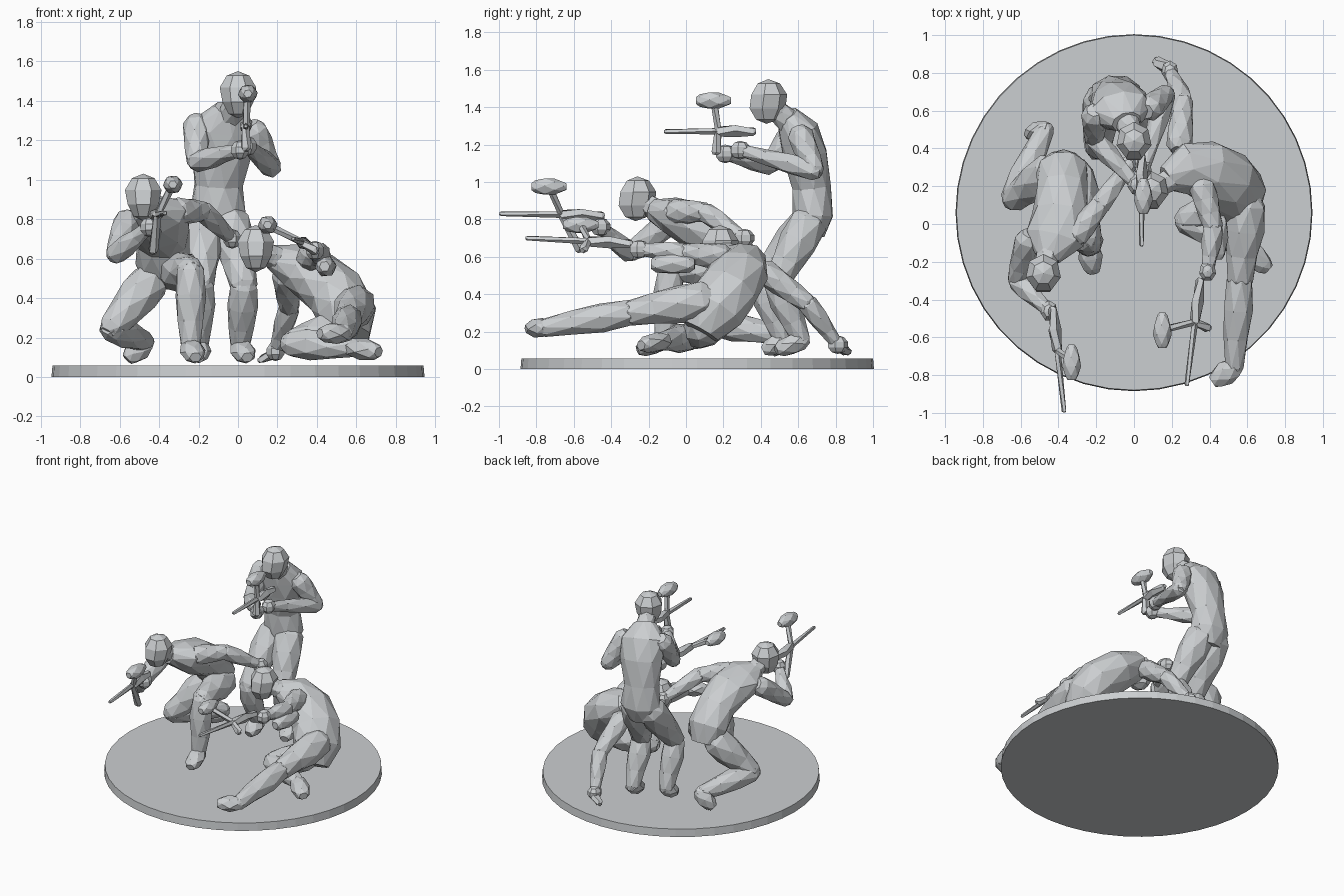
import bpy, bmesh, math
from mathutils import Vector as V

cube = bpy.data.objects.get("Cube")
if cube:
    bpy.data.objects.remove(cube, do_unlink=True)

stone = bpy.data.materials.new("pale grey stone")
stone.use_nodes = True
grey = (0.6, 0.62, 0.635, 1)
stone.diffuse_color = grey
stone.node_tree.nodes["Principled BSDF"].inputs["Base Color"].default_value = grey


def finish(name, bm):
    bmesh.ops.recalc_face_normals(bm, faces=bm.faces)
    mesh = bpy.data.meshes.new(name)
    bm.to_mesh(mesh)
    bm.free()
    mesh.materials.append(stone)
    obj = bpy.data.objects.new(name, mesh)
    bpy.context.collection.objects.link(obj)
    return obj


def tube(name, points, sizes, side=(1, 0.1, 0.05), sides=7):
    """Flat-faced tube through points; each size is (half width, half depth)."""
    bm = bmesh.new()
    points = [V(p) for p in points]
    rings = []
    for i, (p, (w, d)) in enumerate(zip(points, sizes)):
        along = (points[min(i + 1, len(points) - 1)] - points[max(i - 1, 0)]).normalized()
        across = V(side) - along * V(side).dot(along)
        across.normalize()
        deep = along.cross(across)
        ring = []
        for k in range(sides):
            a = math.tau * (k + 0.5 * (i % 2)) / sides
            ring.append(bm.verts.new(p + across * w * math.cos(a) + deep * d * math.sin(a)))
        rings.append(ring)
    for low, high in zip(rings, rings[1:]):
        for k in range(sides):
            n = (k + 1) % sides
            bm.faces.new((low[k], low[n], high[n], high[k]))
    bm.faces.new(rings[0])
    bm.faces.new(rings[-1])
    # staggered rings give the faceted triangles of a carved figure
    if sides > 5:
        bmesh.ops.triangulate(bm, faces=bm.faces)
    return finish(name, bm)


def segment(name, a, b, radii, flat=1.0, sides=7):
    """Limb piece with a bulging profile and short tapered ends."""
    a, b = V(a), V(b)
    step = (b - a).normalized()
    n = len(radii) - 1
    points = [a - step * radii[0] * 0.6]
    points += [a.lerp(b, i / n) for i in range(n + 1)]
    points.append(b + step * radii[-1] * 0.6)
    radii = [radii[0] * 0.6] + list(radii) + [radii[-1] * 0.6]
    side = (1, 0.15, 0.1) if abs(step.x) < 0.8 else (0.1, 1, 0.1)
    return tube(name, points, [(r, r * flat) for r in radii], side, sides)


def blob(name, center, scale, jaw=0.0):
    bm = bmesh.new()
    bmesh.ops.create_uvsphere(bm, u_segments=7, v_segments=5, radius=1.04)
    for v in bm.verts:
        # narrow the lower half and push the chin forward
        if v.co.z < -0.3:
            v.co.x *= 1 - jaw
            v.co.y -= jaw * 0.6
        v.co = V(center) + V(c * s for c, s in zip(v.co, scale))
    return finish(name, bm)


def leg(name, hip, knee, ankle, toe):
    segment(name + "_thigh", hip, knee, (0.1, 0.105, 0.085, 0.07))
    segment(name + "_shin", knee, ankle, (0.07, 0.08, 0.066, 0.05))
    segment(name + "_foot", ankle, toe, (0.056, 0.066, 0.052), 0.85, 6)


def arm(name, shoulder, elbow, wrist):
    segment(name + "_upper_arm", shoulder, elbow, (0.07, 0.068, 0.06, 0.052))
    segment(name + "_forearm", elbow, wrist, (0.054, 0.056, 0.042, 0.034), 1, 6)
    blob(name + "_hand", wrist, (0.046, 0.056, 0.048))


def head(name, center, nape):
    blob(name + "_head", center, (0.096, 0.102, 0.115), 0.15)
    segment(name + "_neck", nape, center, (0.07, 0.06, 0.052))


def marker_gun(name, muzzle, rear, hopper, grip):
    """Long barrel, receiver, feed tube with hopper, and a grip below."""
    muzzle, rear, hopper, grip = map(V, (muzzle, rear, hopper, grip))
    mid = muzzle.lerp(rear, 0.6)
    segment(name + "_barrel", muzzle, mid, (0.013, 0.018), 1, 5)
    segment(name + "_receiver", mid, rear, (0.028, 0.034, 0.024), 1, 5)
    segment(name + "_feed_tube", hopper, mid, (0.02, 0.018), 1, 5)
    segment(name + "_grip", mid, grip, (0.02, 0.026), 1, 5)
    half = V((0, 0.075, 0))
    segment(name + "_hopper", hopper - half, hopper + half, (0.036, 0.05, 0.046, 0.028), 0.95, 6)


# round plinth with a softened rim
bm = bmesh.new()
bmesh.ops.create_cone(bm, cap_ends=True, segments=44, radius1=0.945, radius2=0.94, depth=0.057)
bmesh.ops.translate(bm, verts=bm.verts, vec=(0, 0.06, 0.0285))
finish("plinth", bm)

# crouching figure
tube("crouching_torso",
     [(-0.38, 0.32, 0.47), (-0.38, 0.28, 0.58), (-0.38, 0.19, 0.69),
      (-0.39, 0.05, 0.77), (-0.42, -0.08, 0.82), (-0.46, -0.18, 0.85)],
     [(0.1, 0.08), (0.14, 0.12), (0.135, 0.115), (0.15, 0.13), (0.16, 0.1), (0.07, 0.06)], sides=9)
head("crouching", (-0.48, -0.26, 0.91), (-0.44, -0.1, 0.82))
arm("crouching_right", (-0.56, -0.08, 0.79), (-0.62, -0.3, 0.62), (-0.45, -0.46, 0.76))
arm("crouching_left", (-0.31, -0.06, 0.84), (-0.18, 0.1, 0.84), (-0.03, 0.31, 0.7))
leg("crouching_left", (-0.31, 0.27, 0.53), (-0.24, -0.08, 0.54), (-0.24, -0.12, 0.15), (-0.22, -0.23, 0.11))
leg("crouching_right", (-0.44, 0.28, 0.49), (-0.64, 0.13, 0.25), (-0.47, 0.5, 0.18), (-0.54, 0.48, 0.11))
marker_gun("crouching_gun", (-0.37, -0.99, 0.83), (-0.43, -0.45, 0.82),
           (-0.33, -0.73, 0.975), (-0.43, -0.57, 0.64))

# standing figure
tube("standing_torso",
     [(-0.1, 0.66, 0.72), (-0.1, 0.68, 0.82), (-0.1, 0.67, 0.97), (-0.08, 0.64, 1.14),
      (-0.07, 0.6, 1.27), (-0.04, 0.54, 1.36)],
     [(0.11, 0.08), (0.145, 0.11), (0.125, 0.105), (0.155, 0.12), (0.17, 0.11), (0.08, 0.06)], sides=9)
head("standing", (0, 0.44, 1.43), (-0.04, 0.55, 1.32))
arm("standing_right", (-0.21, 0.58, 1.28), (-0.21, 0.45, 1.09), (0.01, 0.21, 1.15))
arm("standing_left", (0.08, 0.61, 1.25), (0.17, 0.69, 1.06), (0.05, 0.29, 1.17))
leg("standing_right", (-0.17, 0.66, 0.79), (-0.19, 0.4, 0.47), (-0.2, 0.52, 0.15), (-0.2, 0.44, 0.11))
leg("standing_left", (-0.04, 0.66, 0.79), (0.03, 0.48, 0.46), (0.01, 0.62, 0.15), (0.04, 0.51, 0.11))
marker_gun("standing_gun", (0.04, -0.11, 1.27), (0.04, 0.36, 1.27),
           (0.05, 0.15, 1.435), (0.04, 0.16, 1.16))

# reclining figure
tube("reclining_torso",
     [(0.57, 0.08, 0.2), (0.55, 0.15, 0.32), (0.5, 0.22, 0.42), (0.39, 0.28, 0.51),
      (0.27, 0.29, 0.57), (0.17, 0.24, 0.61)],
     [(0.11, 0.1), (0.17, 0.15), (0.17, 0.15), (0.165, 0.14), (0.14, 0.11), (0.07, 0.06)],
     side=(0.3, 1, 0.1), sides=9)
head("reclining", (0.09, 0.18, 0.65), (0.24, 0.26, 0.58))
arm("reclining_right", (0.24, 0.42, 0.52), (0.26, 0.65, 0.35), (0.19, 0.81, 0.13))
segment("reclining_fingers", (0.19, 0.82, 0.12), (0.12, 0.86, 0.09), (0.04, 0.03), 0.7, 5)
arm("reclining_left", (0.36, 0.2, 0.6), (0.42, -0.02, 0.62), (0.39, -0.25, 0.64))
leg("reclining_left", (0.6, 0.1, 0.37), (0.56, -0.3, 0.3), (0.53, -0.76, 0.22), (0.44, -0.82, 0.22))
leg("reclining_right", (0.5, 0.12, 0.23), (0.27, 0.02, 0.17), (0.58, -0.12, 0.15), (0.69, -0.22, 0.13))
marker_gun("reclining_gun", (0.28, -0.85, 0.7), (0.35, -0.3, 0.67),
           (0.15, -0.56, 0.77), (0.39, -0.55, 0.64))
segment("reclining_gun_tank", (0.44, -0.16, 0.56), (0.45, 0.02, 0.56), (0.045, 0.055, 0.045), 1, 6)
